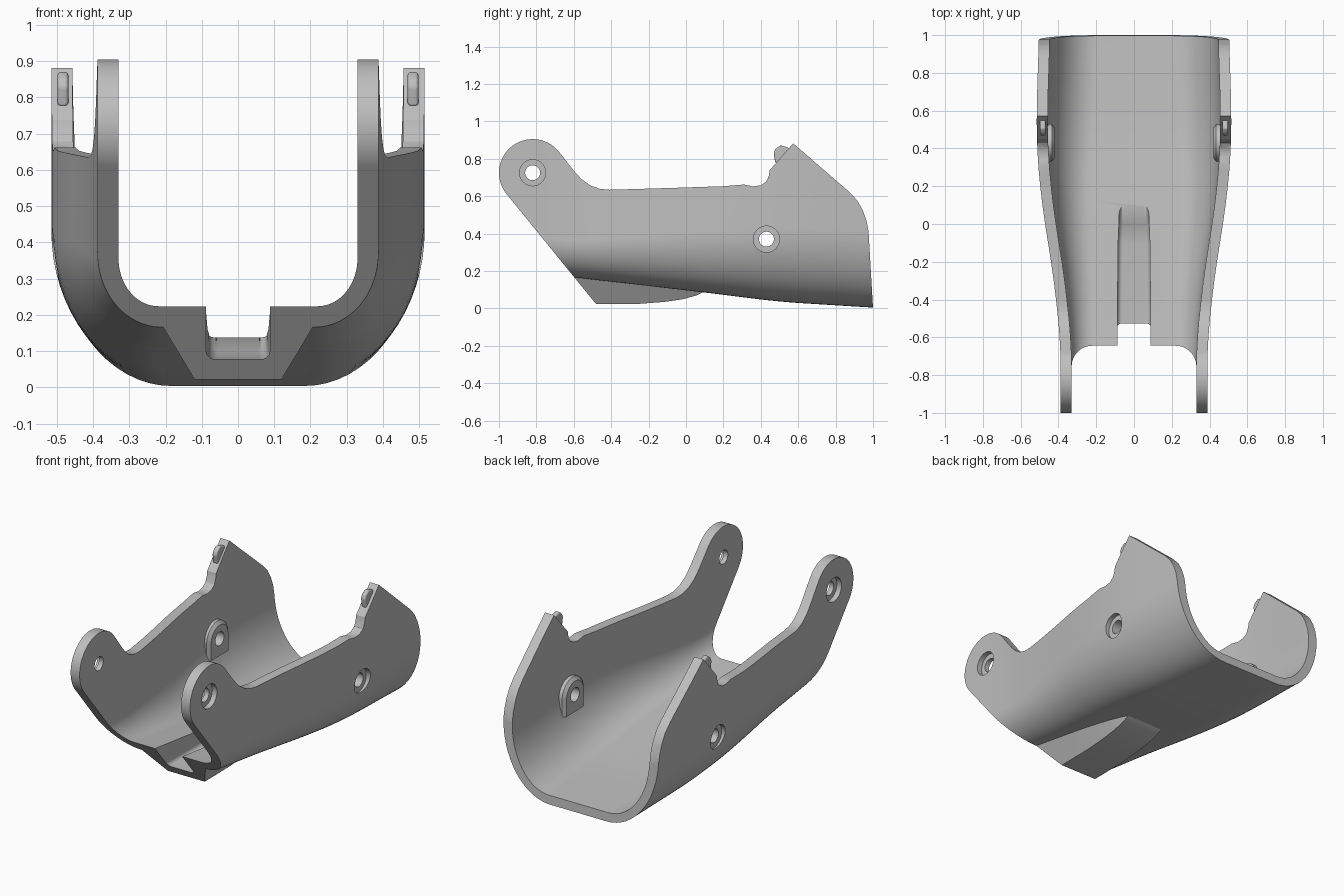
import bpy, bmesh
from math import sin, cos, pi, radians

cube = bpy.data.objects.get("Cube")
if cube:
    bpy.data.objects.remove(cube, do_unlink=True)

grey = bpy.data.materials.new("satin grey")
grey.use_nodes = True
grey.diffuse_color = (0.52, 0.52, 0.52, 1)
grey.node_tree.nodes["Principled BSDF"].inputs["Base Color"].default_value = (0.52, 0.52, 0.52, 1)


def lerp(table, v):
    """Piecewise linear lookup in a list of (key, value) pairs."""
    if v <= table[0][0]:
        return table[0][1]
    for (a, p), (b, q) in zip(table, table[1:]):
        if v <= b:
            return p + (q - p) * (v - a) / (b - a)
    return table[-1][1]


def smooth(table, v, reach=0.12):
    return sum(lerp(table, v + reach * k / 4) for k in range(-4, 5)) / 9


def loft(name, rings, bevel=0):
    """Closed solid through a list of equal-length rings."""
    bm = bmesh.new()
    rows = [[bm.verts.new(p) for p in ring] for ring in rings]
    n = len(rows[0])
    for r, s in zip(rows, rows[1:]):
        for i in range(n):
            j = (i + 1) % n
            bm.faces.new((r[i], r[j], s[j], s[i]))
    bm.faces.new(rows[0])
    bm.faces.new(rows[-1])
    bmesh.ops.recalc_face_normals(bm, faces=bm.faces)
    if bevel:
        bmesh.ops.bevel(bm, geom=bm.edges[:], offset=bevel, segments=3,
                        affect='EDGES', profile=0.5, clamp_overlap=True)
    me = bpy.data.meshes.new(name)
    bm.to_mesh(me)
    bm.free()
    me.materials.append(grey)
    ob = bpy.data.objects.new(name, me)
    bpy.context.collection.objects.link(ob)
    return ob


def prism(name, outline, x0, x1, bevel=0):
    """Side outline (y, z) extruded across x."""
    return loft(name, [[(x, y, z) for y, z in outline] for x in (x0, x1)], bevel)


def arc(cy, cz, r, a0, a1, n):
    return [(cy + r * cos(radians(a0 + (a1 - a0) * i / n)),
             cz + r * sin(radians(a0 + (a1 - a0) * i / n))) for i in range(n + 1)]


def combine(target, tool, operation):
    mod = target.modifiers.new("cut", 'BOOLEAN')
    mod.operation, mod.solver, mod.object = operation, 'EXACT', tool
    bpy.ops.object.select_all(action='DESELECT')
    bpy.context.view_layer.objects.active = target
    target.select_set(True)
    bpy.ops.object.modifier_apply(modifier=mod.name)
    bpy.data.objects.remove(tool, do_unlink=True)


# Dimensions of the channel along its length
WIDTH = [(-1, .388), (-.65, .388), (-.4, .412), (-.2, .438), (0, .472),
         (.2, .498), (.4, .514), (.6, .516), (1, .503)]
BOTTOM = [(-.9, .205), (-.6, .166), (.1, .085), (.5, .035), (1, .004), (1.3, -.012)]
CORNER_X = [(-.6, .18), (.5, .31), (1, .32)]
CORNER_Z = [(-.6, .19), (.5, .4), (1, .43)]


def section(y, inset, top):
    """Solid U outline at y, shrunk by the wall thickness."""
    w, b = smooth(WIDTH, y) - inset * 1.12, smooth(BOTTOM, y) + inset
    rx, rz = smooth(CORNER_X, y) - inset * 1.3, smooth(CORNER_Z, y) - inset * 1.3
    n = 16
    half = [(w, top)] + [(w - rx + rx * cos(pi / 2 * i / n), b + rz - rz * sin(pi / 2 * i / n))
                         for i in range(n + 1)]
    return [(x, y, z) for x, z in half] + [(-x, y, z) for x, z in reversed(half)]


def stations(start, end, n=42):
    return [start + (end - start) * i / n for i in range(n + 1)]


# Outer form of the shell
body = loft("channel_body", [section(y, 0, 1.1) for y in stations(-1.05, 1.1)])

# Tapered keel under the front
KEEL = [(-.75, .022), (-.4, .022), (-.25, .024), (-.12, .034), (-.02, .048), (.06, .07), (.1, .09)]
rings = []
for y, z in KEEL:
    top = max(smooth(BOTTOM, y), z) + .025
    flare = .12 + .6 * (top - z)
    rings.append([(-flare, y, top), (-.12, y, z), (.12, y, z), (flare, y, top)])
combine(body, loft("keel", rings), 'UNION')

# Side silhouette: front ear, top edge, rear tab and sloping back
silhouette = (arc(-.82, .725, .18, 219, 38, 32)
              + [(-.60, .736), (-.56, .692), (-.51, .656), (-.46, .639), (-.41, .634),
                 (-.1, .643), (.2, .653), (.31, .662), (.36, .652), (.4, .658),
                 (.43, .678), (.443, .71), (.447, .738), (.573, .882)]
              + [(.87, .625), (.915, .578), (.945, .525), (.965, .47), (.976, .41)]
              + [(1.0, 0), (1.0, -.1), (-.381, -.1)])
combine(body, prism("silhouette_cutter", silhouette, -.8, .8), 'INTERSECT')

# Hollow interior, open at the top and both ends
combine(body, loft("cavity_cutter", [section(y, .052, 1.3) for y in stations(-1.13, 1.17)]),
        'DIFFERENCE')

# Rounded groove along the floor
rings = []
for y, z, w in ((-.9, .078, .088), (-.5, .078, .088), (-.1, .078, .084), (0, .1, .08), (.12, .148, .078)):
    half = [(w, .4)] + arc(w - .024, z + .024, .024, 0, -90, 6)
    rings.append([(x, y, h) for x, h in half] + [(-x, y, h) for x, h in reversed(half)])
combine(body, loft("groove_cutter", rings), 'DIFFERENCE')

# Raised bosses inside the rear pivots
PIVOT = (.43, .37)
outline = arc(*PIVOT, .1, 0, 180, 20) + [(.33, .27), (.53, .27)]
core = arc(*PIVOT, .08, 0, 180, 20) + [(.35, .27), (.51, .27)]
for s in (-1, 1):
    boss = loft("boss", [[(s * x, y, z) for y, z in ring]
                         for x, ring in ((.468, outline), (.435, outline), (.42, core))])
    combine(body, boss, 'UNION')

# Pivot holes with outer counterbores
for s in (-1, 1):
    for (y, z), outer in (((-.82, .725), .388), (PIVOT, .514)):
        combine(body, prism("hole_cutter", arc(y, z, .04, 0, 348.75, 31), s * .25, s * .7), 'DIFFERENCE')
        combine(body, prism("bore_cutter", arc(y, z, .07, 0, 348.75, 31),
                            s * (outer - .03), s * .7), 'DIFFERENCE')

# Small latch nubs on the rear tabs
nub = [(.478, .775), (.468, .83), (.478, .852), (.505, .872), (.55, .858), (.56, .8)]
nubs = [prism(side + "_latch_nub", nub, s * .468, s * .498, bevel=.009)
        for side, s in (("left", 1), ("right", -1))]

# Smooth shading with crisp edges
for ob in [body] + nubs:
    bpy.ops.object.select_all(action='DESELECT')
    bpy.context.view_layer.objects.active = ob
    ob.select_set(True)
    bpy.ops.object.shade_smooth_by_angle(angle=radians(30))
    mod = ob.modifiers.new("even shading", 'WEIGHTED_NORMAL')
    mod.keep_sharp = True
